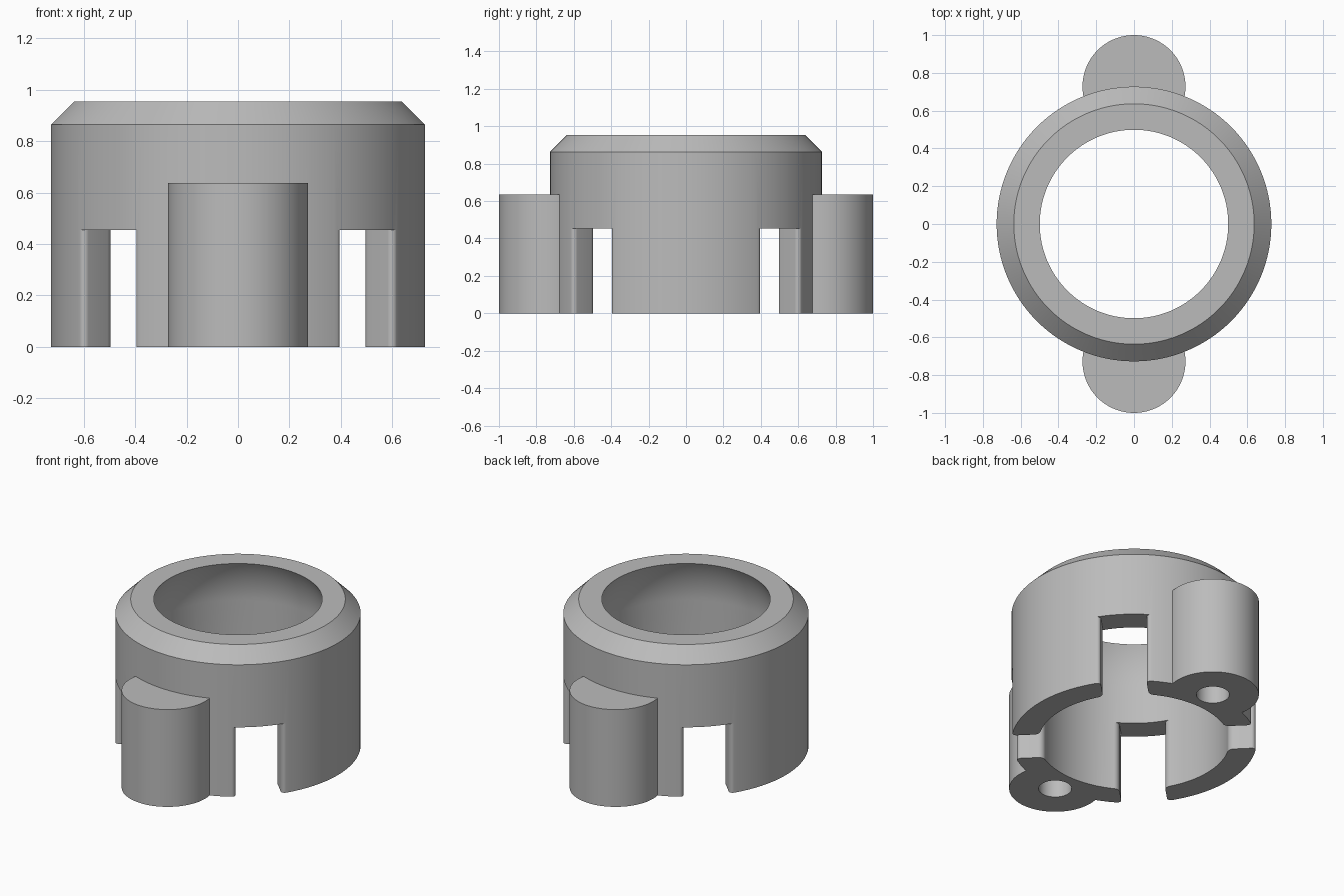
import bpy, bmesh, math

if "Cube" in bpy.data.objects:
    bpy.data.objects.remove(bpy.data.objects["Cube"])

U = 1 / 11                     # design unit
R_OUT, H = 8 * U, 10.5 * U     # collar outer radius and height
R_BORE, R_TOP = 0.568, 0.499   # lower bore, top opening
SEG = 128


def make(name, bm):
    bmesh.ops.remove_doubles(bm, verts=bm.verts, dist=1e-6)
    bmesh.ops.recalc_face_normals(bm, faces=bm.faces)
    me = bpy.data.meshes.new(name)
    bm.to_mesh(me)
    bm.free()
    ob = bpy.data.objects.new(name, me)
    bpy.context.collection.objects.link(ob)
    return ob


def lathe(name, profile):
    """Closed solid from (r, z) points, capped top and bottom."""
    bm = bmesh.new()
    rings = [[bm.verts.new((r * math.cos(2 * math.pi * i / SEG),
                            r * math.sin(2 * math.pi * i / SEG), z))
              for i in range(SEG)] for r, z in profile]
    for a, b in zip(rings, rings[1:]):
        for i in range(SEG):
            j = (i + 1) % SEG
            bm.faces.new((a[i], a[j], b[j], b[i]))
    bm.faces.new(rings[0])
    bm.faces.new(rings[-1])
    return make(name, bm)


def prism(name, pts, z0, z1):
    bm = bmesh.new()
    face = bm.faces.new([bm.verts.new((x, y, z0)) for x, y in pts])
    ext = bmesh.ops.extrude_face_region(bm, geom=[face])
    for v in ext["geom"]:
        if isinstance(v, bmesh.types.BMVert):
            v.co.z = z1
    return make(name, bm)


def circle(cx, cy, r, n):
    return [(cx + r * math.cos(2 * math.pi * i / n), cy + r * math.sin(2 * math.pi * i / n))
            for i in range(n)]


def combine(target, tool, op):
    m = target.modifiers.new(op, 'BOOLEAN')
    m.operation, m.object, m.solver = op, tool, 'EXACT'
    bpy.context.view_layer.objects.active = target
    bpy.ops.object.modifier_apply(modifier=m.name)
    bpy.data.objects.remove(tool)


def arc(c, r, a0, a1, n=8):
    return [(c[0] + r * math.cos(a0 + (a1 - a0) * i / n),
             c[1] + r * math.sin(a0 + (a1 - a0) * i / n)) for i in range(n + 1)]


# Collar with chamfered top edge
collar = lathe("collar", [(R_OUT, 0), (R_OUT, 9.5 * U), (7 * U, H)])

# Screw lugs front and back
for s in (-1, 1):
    combine(collar, prism("lug", circle(0, s * R_OUT, 3 * U, 96), 0, 7 * U), 'UNION')

# Bore: straight below, spherical seat above
zc = H - math.sqrt(R_BORE ** 2 - R_TOP ** 2)
top_angle = math.acos(R_TOP / R_BORE)
seat = [(R_BORE, -0.1)]
for i in range(13):
    t = top_angle * i / 12
    seat.append((R_BORE * math.cos(t), zc + R_BORE * math.sin(t)))
seat.append((R_TOP, H + 0.1))
combine(collar, lathe("bore", seat), 'DIFFERENCE')

# Diagonal slots with rounded inner and outer edges
hw, ri, ro = 1.5 * U, 0.04, 0.0227
hi, ho = hw + ri, hw + ro
ci = (math.sqrt((R_BORE + ri) ** 2 - hi ** 2), hi)
co = (math.sqrt((R_OUT - ro) ** 2 - ho ** 2), ho)
side = arc(ci, ri, math.atan2(ci[1], ci[0]) - math.pi, -math.pi / 2)
side += arc(co, ro, -math.pi / 2, math.atan2(co[1], co[0]))
side = [(side[0][0] * 0.8, side[0][1] * 0.8)] + side + [(side[-1][0] * 1.1, side[-1][1] * 1.1)]
outline = side + [(a, -h) for a, h in reversed(side)]
for k in range(4):
    t = math.pi / 4 + k * math.pi / 2
    c, s = math.cos(t), math.sin(t)
    pts = [(a * c - h * s, a * s + h * c) for a, h in outline]
    combine(collar, prism("slot", pts, -0.1, 5 * U), 'DIFFERENCE')

# Blind screw holes under the lugs
for s in (-1, 1):
    combine(collar, prism("hole", circle(0, s * R_OUT, 0.098, 48), -0.1, 0.52), 'DIFFERENCE')

# Colour and shading
mat = bpy.data.materials.new("plain grey")
mat.diffuse_color = (0.5, 0.5, 0.5, 1)
mat.use_nodes = True
mat.node_tree.nodes["Principled BSDF"].inputs["Base Color"].default_value = mat.diffuse_color
collar.data.materials.clear()
collar.data.materials.append(mat)
for p in collar.data.polygons:
    p.material_index = 0
bpy.ops.object.select_all(action='DESELECT')
collar.select_set(True)
bpy.context.view_layer.objects.active = collar
bpy.ops.object.shade_smooth_by_angle(angle=math.radians(30))
